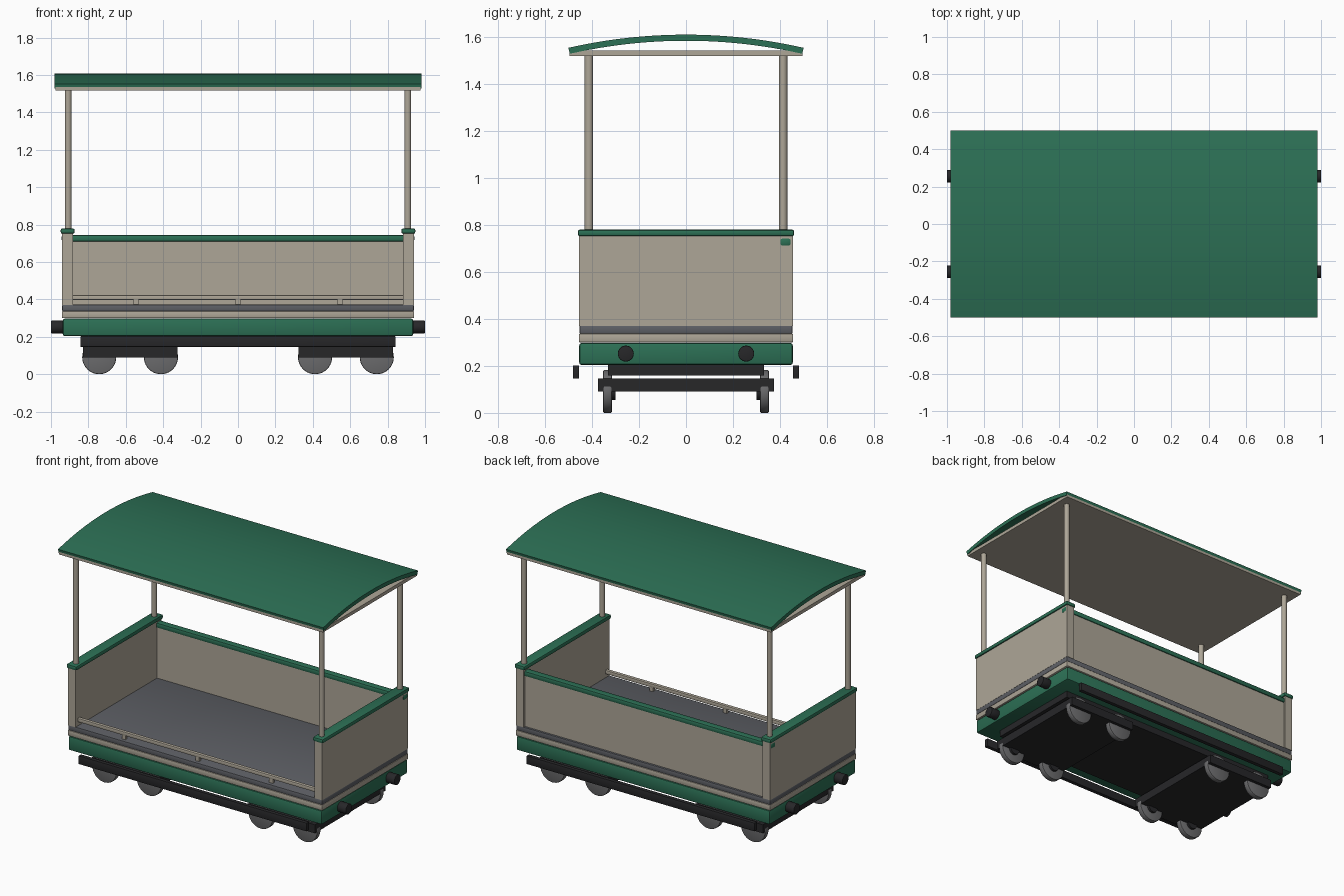
import bpy, bmesh, math
from mathutils import Matrix

if "Cube" in bpy.data.objects:
    bpy.data.objects.remove(bpy.data.objects["Cube"])


def material(name, rgb):
    m = bpy.data.materials.new(name)
    m.diffuse_color = (*rgb, 1)
    m.use_nodes = True
    m.node_tree.nodes["Principled BSDF"].inputs["Base Color"].default_value = m.diffuse_color
    return m


GREEN = material("green_paint", (0.025, 0.16, 0.09))
CREAM = material("cream_paint", (0.42, 0.38, 0.31))
FLOOR = material("floor_grey", (0.11, 0.115, 0.13))
BLACK = material("black_iron", (0.02, 0.02, 0.022))
STEEL = material("wheel_steel", (0.15, 0.15, 0.155))


def finish(name, bm, mat, smooth=False):
    bmesh.ops.recalc_face_normals(bm, faces=bm.faces)
    me = bpy.data.meshes.new(name)
    bm.to_mesh(me)
    bm.free()
    ob = bpy.data.objects.new(name, me)
    bpy.context.collection.objects.link(ob)
    me.materials.append(mat)
    if smooth:
        bpy.ops.object.select_all(action='DESELECT')
        ob.select_set(True)
        bpy.context.view_layer.objects.active = ob
        bpy.ops.object.shade_smooth_by_angle(angle=math.radians(35))
    return ob


def box(name, x, y, z, mat, bevel=0.0):
    """Box from (min, max) pairs, optionally with rounded edges."""
    bm = bmesh.new()
    bmesh.ops.create_cube(bm, size=1)
    for v in bm.verts:
        for i, (lo, hi) in enumerate((x, y, z)):
            v.co[i] = (lo + hi) / 2 + v.co[i] * (hi - lo)
    if bevel:
        bmesh.ops.bevel(bm, geom=bm.edges[:], offset=bevel, segments=2,
                        profile=0.5, affect='EDGES')
    return finish(name, bm, mat, bool(bevel))


def cylinder(name, centre, radius, length, axis, mat, bevel=0.0, sides=32):
    bm = bmesh.new()
    bmesh.ops.create_cone(bm, cap_ends=True, segments=sides, radius1=radius,
                          radius2=radius, depth=length)
    if bevel:
        rims = [e for e in bm.edges if any(len(f.verts) > 4 for f in e.link_faces)]
        bmesh.ops.bevel(bm, geom=rims, offset=bevel, segments=2,
                        profile=0.5, affect='EDGES')
    rot = {'x': Matrix.Rotation(math.pi / 2, 4, 'Y'),
           'y': Matrix.Rotation(math.pi / 2, 4, 'X'),
           'z': Matrix()}[axis]
    bm.transform(Matrix.Translation(centre) @ rot)
    return finish(name, bm, mat, True)


def span(a):
    return (-a, a)


def side(s, a, b):
    return tuple(sorted((s * a, s * b)))


# Arched roof shell
R, THICK, TOP, N = 2.26, 0.026, 1.608, 24
half = math.asin(0.5 / R)
angles = [-half + 2 * half * i / N for i in range(N + 1)]
profile = [(R * math.sin(a), TOP - R + R * math.cos(a)) for a in angles]
profile += [((R - THICK) * math.sin(a), TOP - R + (R - THICK) * math.cos(a))
            for a in reversed(angles)]
bm = bmesh.new()
face = bm.faces.new([bm.verts.new((-0.98, y, z)) for y, z in profile])
ext = bmesh.ops.extrude_face_region(bm, geom=[face])
bmesh.ops.translate(bm, vec=(1.96, 0, 0),
                    verts=[g for g in ext["geom"] if isinstance(g, bmesh.types.BMVert)])
finish("roof", bm, GREEN, True)
box("ceiling", span(0.975), span(0.496), (1.517, 1.54), CREAM)

# Floor layers and chassis
box("floor", span(0.94), span(0.453), (0.337, 0.372), FLOOR, 0.005)
box("floor_trim", span(0.941), span(0.455), (0.300, 0.337), CREAM, 0.004)
box("chassis", span(0.937), span(0.454), (0.204, 0.297), GREEN, 0.01)
box("underframe", span(0.84), span(0.332), (0.16, 0.206), BLACK)

# Back wall with its rail
box("back_wall", span(0.89), (0.405, 0.44), (0.37, 0.715), CREAM)
box("back_rail", span(0.943), (0.399, 0.447), (0.709, 0.743), GREEN, 0.009)

# Low rail along the open front
box("front_low_rail", span(0.885), (-0.432, -0.408), (0.398, 0.423), CREAM, 0.004)
for x in (-0.545, 0, 0.545):
    box("front_rail_support", (x - 0.013, x + 0.013), (-0.43, -0.41), (0.37, 0.402), CREAM)

for sx in (-1, 1):
    # End wall, cap rail and bogie
    box("end_wall", side(sx, 0.882, 0.94), span(0.454), (0.37, 0.755), CREAM)
    box("end_cap_rail", side(sx, 0.873, 0.948), span(0.46), (0.751, 0.779), GREEN, 0.009)
    box("bogie", side(sx, 0.324, 0.83), span(0.374), (0.09, 0.147), BLACK)
    for sy in (-1, 1):
        cylinder("roof_post", (sx * 0.908, sy * 0.413, 1.145), 0.018, 0.76, 'z', CREAM, sides=24)
        cylinder("buffer", (sx * 0.965, sy * 0.256, 0.252), 0.034, 0.07, 'x', BLACK, 0.004)
        for dx in (-0.165, 0.165):
            x = sx * 0.577 + dx
            cylinder("wheel", (x, sy * 0.334, 0.091), 0.091, 0.038, 'y', STEEL, 0.006, 40)
            cylinder("wheel_hub", (x, sy * 0.312, 0.091), 0.036, 0.026, 'y', BLACK)

# Long side bars
for sy in (-1, 1):
    box("side_bar", span(0.843), side(sy, 0.454, 0.481), (0.146, 0.202), BLACK, 0.003)
